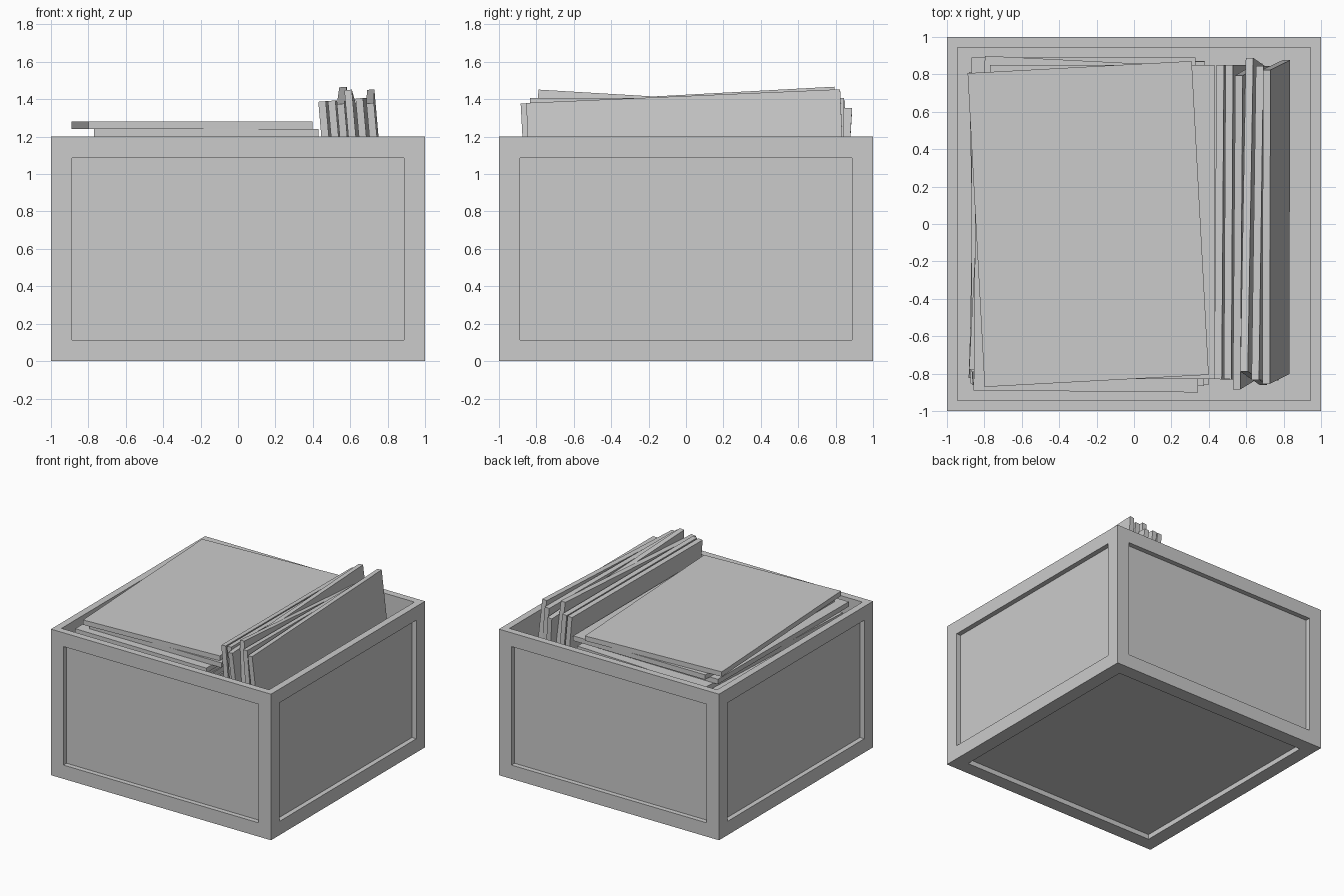
import bpy, bmesh, random
from math import radians
from mathutils import Matrix, Vector, Euler

if "Cube" in bpy.data.objects:
    bpy.data.objects.remove(bpy.data.objects["Cube"])

random.seed(4)


def finish(bm, name):
    bmesh.ops.recalc_face_normals(bm, faces=bm.faces)
    mesh = bpy.data.meshes.new(name)
    bm.to_mesh(mesh)
    bm.free()
    ob = bpy.data.objects.new(name, mesh)
    bpy.context.collection.objects.link(ob)
    return ob


def sink(bm, face, margin, depth):
    """Inset a face and push it straight inwards."""
    n = face.normal.copy()
    bmesh.ops.inset_individual(bm, faces=[face], thickness=margin)
    new = bmesh.ops.extrude_discrete_faces(bm, faces=[face])["faces"][0]
    bmesh.ops.translate(bm, verts=new.verts, vec=-n * depth)


def slab(name, size, matrix):
    bm = bmesh.new()
    bmesh.ops.create_cube(bm, size=1, matrix=Matrix.Diagonal((*size, 1)))
    ob = finish(bm, name)
    ob.matrix_world = matrix
    return ob


# Crate: open top, recessed panels on the sides and underneath
bm = bmesh.new()
bmesh.ops.create_cube(bm, size=1, matrix=Matrix.Translation((0, 0, 0.6)) @ Matrix.Diagonal((2, 2, 1.2, 1)))
bm.normal_update()
for f in list(bm.faces):
    if f.normal.z > 0.5:
        sink(bm, f, 0.08, 1.12)
    else:
        sink(bm, f, 0.16, 0.04)
finish(bm, "crate")

# Flat sleeves stacked from the crate floor; the top ones are placed: x, y, turn
T, W, L = 0.04, 1.2, 1.68
top_down = [(-0.245, 0.0, 3.1), (-0.17, 0.01, 0), (-0.25, -0.055, -0.5),
            (-0.24, 0.03, -2.9), (-0.27, 0.05, 0)]
while len(top_down) < 30:
    top_down.append((random.uniform(-0.27, -0.2), random.uniform(-0.03, 0.03), random.uniform(-2, 2)))
for i, (x, y, turn) in enumerate(top_down):
    m = Matrix.Translation((x, y, 1.26 - T * i)) @ Matrix.Rotation(radians(turn), 4, 'Z')
    slab(f"flat_sleeve_{i + 1}", (W, L, T), m)

# Upright sleeves leaning left: middle of top edge x, y, z, then rock and turn
upright = [(0.455, 0.01, 1.388, 0, -0.4), (0.505, 0.01, 1.392, 0, -0.3),
           (0.555, -0.045, 1.42, 3.1, -0.7), (0.603, 0.05, 1.40, -3.4, -0.7),
           (0.66, 0.005, 1.405, 0, -0.8), (0.708, -0.015, 1.415, 2.5, -0.3)]
for i, (x, y, z, rock, turn) in enumerate(upright):
    rot = Euler((radians(rock), radians(-5), radians(turn))).to_matrix()
    centre = Vector((x, y, z)) - rot @ Vector((0, 0, W / 2))
    slab(f"upright_sleeve_{i + 1}", (T, L, W), Matrix.Translation(centre) @ rot.to_4x4())
